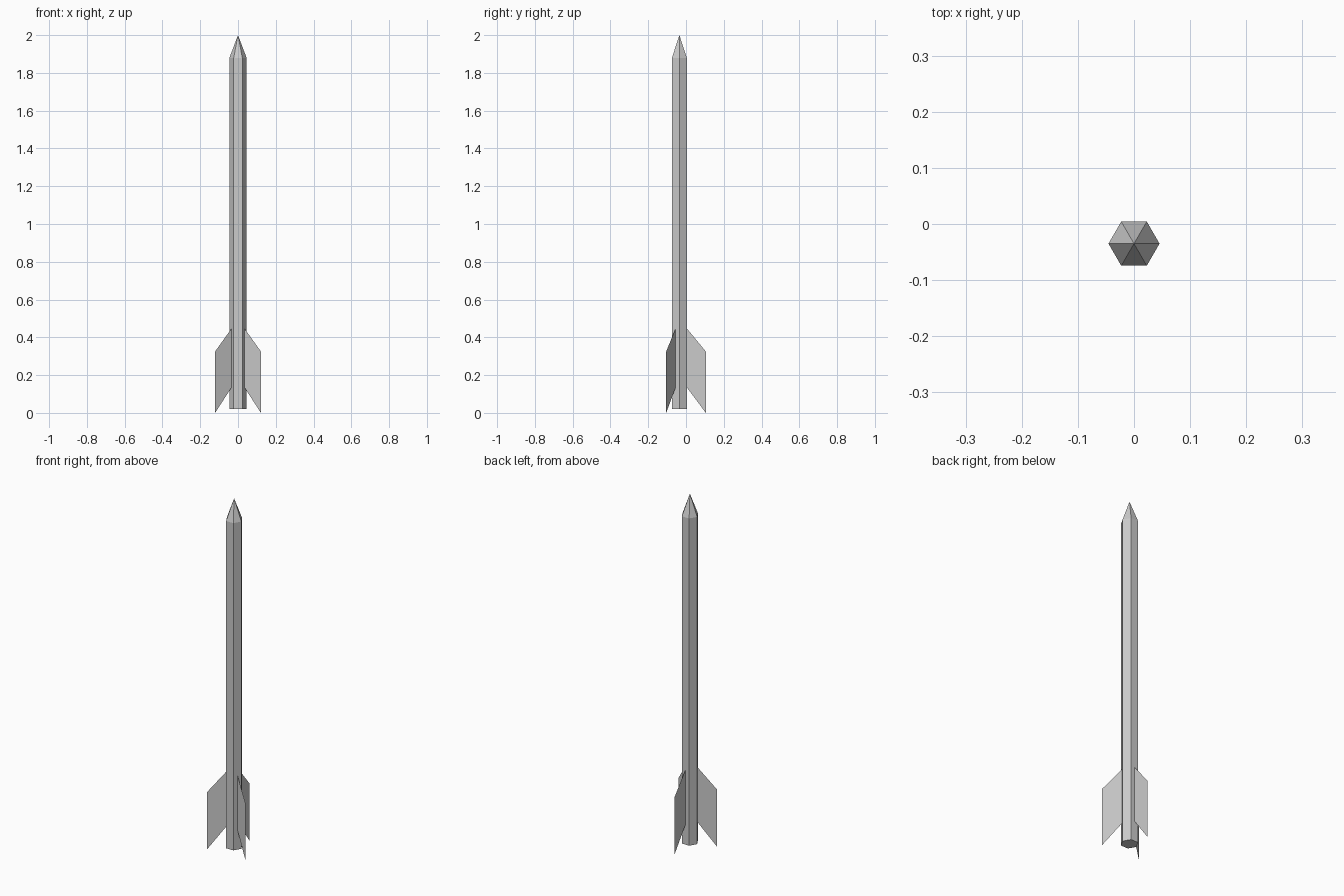
import bpy, bmesh, math
from mathutils import Matrix

if "Cube" in bpy.data.objects:
    bpy.data.objects.remove(bpy.data.objects["Cube"])

R = 0.0455                              # hexagon corner radius
FLAT = R * math.cos(math.pi / 6)        # centre to flat side
TIP = 0.14                              # fin reach from the axis
CENTRE_Y = -TIP / 4                     # axis position that centres the three fins
BASE, SHOULDER, TOP = 0.021, 1.88, 2.0


def make_object(name, bm):
    mesh = bpy.data.meshes.new(name)
    bm.to_mesh(mesh)
    bm.free()
    obj = bpy.data.objects.new(name, mesh)
    obj.location.y = CENTRE_Y
    bpy.context.collection.objects.link(obj)
    return obj


def hexagon(bm, z):
    return [bm.verts.new((R * math.cos(i * math.pi / 3), R * math.sin(i * math.pi / 3), z))
            for i in range(6)]


# Six-sided body tube with closed base
bm = bmesh.new()
low, high = hexagon(bm, BASE), hexagon(bm, SHOULDER)
bm.faces.new(low[::-1])
for i in range(6):
    j = (i + 1) % 6
    bm.faces.new((low[i], low[j], high[j], high[i]))
make_object("body_tube", bm)

# Pointed nose
bm = bmesh.new()
ring = hexagon(bm, SHOULDER)
apex = bm.verts.new((0, 0, TOP))
for i in range(6):
    bm.faces.new((ring[i], ring[(i + 1) % 6], apex))
make_object("nose_cone", bm)

# Three swept sheet fins, each rooted on the middle of a flat side
profile = [(FLAT, 0.135), (TIP, 0.0), (TIP, 0.325), (FLAT, 0.447)]
for n, angle in enumerate((90, 210, 330), 1):
    bm = bmesh.new()
    bm.faces.new([bm.verts.new((r, 0, z)) for r, z in profile])
    bm.transform(Matrix.Rotation(math.radians(angle), 4, 'Z'))
    make_object(f"fin_{n}", bm)
